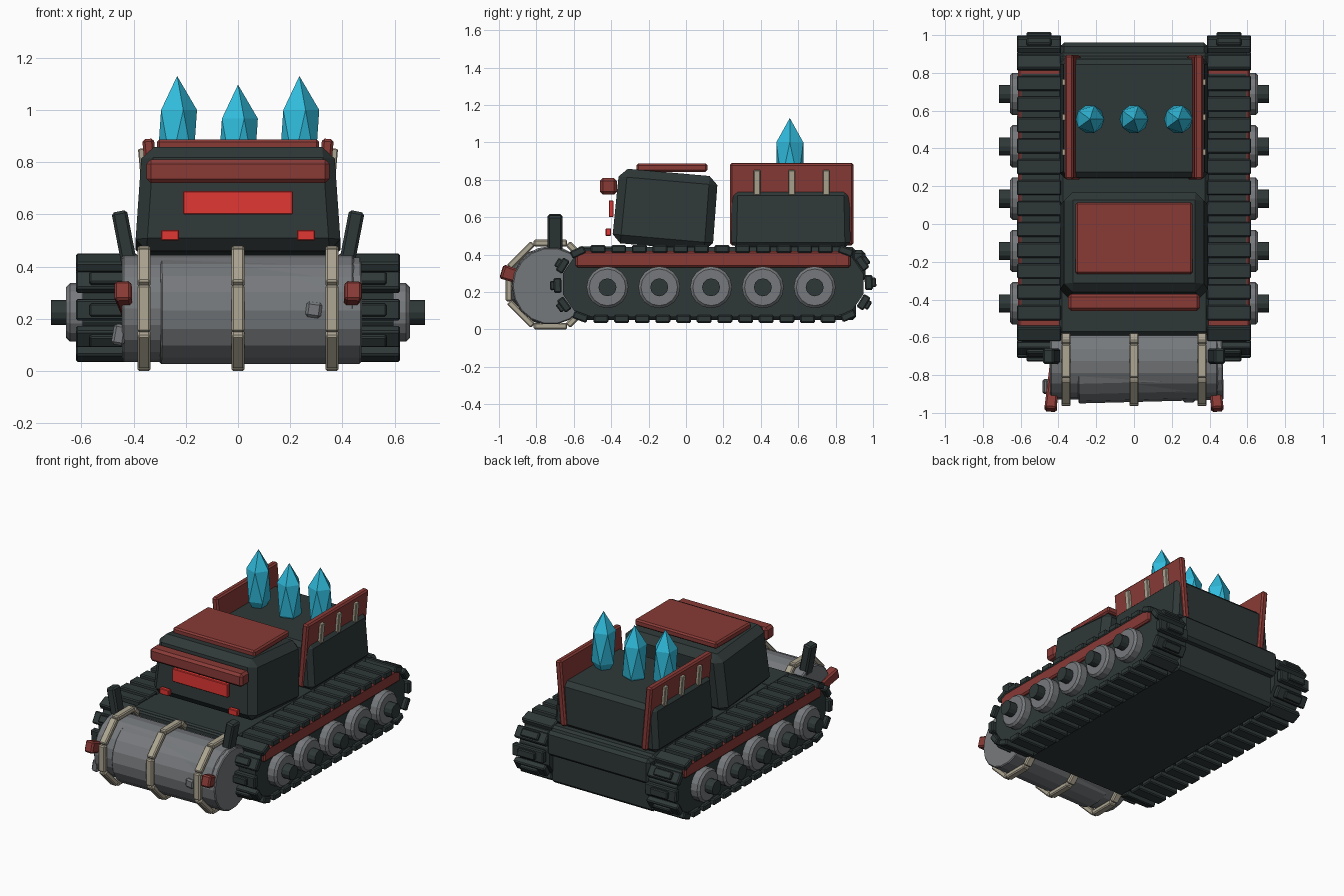
import bpy, bmesh, math
from mathutils import Matrix, Vector

if "Cube" in bpy.data.objects:
    bpy.data.objects.remove(bpy.data.objects["Cube"])


def material(name, rgb):
    m = bpy.data.materials.new(name)
    m.use_nodes = True
    m.diffuse_color = (*rgb, 1)
    m.node_tree.nodes["Principled BSDF"].inputs["Base Color"].default_value = (*rgb, 1)
    return m


DARK = material("dark_armour", (0.028, 0.039, 0.039))
RED = material("rust_red", (0.25, 0.043, 0.037))
GLOW = material("bright_red", (0.75, 0.038, 0.033))
STEEL = material("steel_grey", (0.18, 0.19, 0.2))
BONE = material("bone_tan", (0.42, 0.38, 0.29))
CRYSTAL = material("crystal_cyan", (0.03, 0.5, 0.72))


def finish(name, bm, mat, matrix=Matrix()):
    bmesh.ops.recalc_face_normals(bm, faces=bm.faces)
    me = bpy.data.meshes.new(name)
    bm.to_mesh(me)
    bm.free()
    me.materials.append(mat)
    ob = bpy.data.objects.new(name, me)
    ob.matrix_world = matrix
    bpy.context.collection.objects.link(ob)
    return ob


def box(name, mat, loc, size, rot=(0, 0, 0), bevel=0.01, taper=(1, 1)):
    """Bevelled box; taper scales its top in x and y, rot is in degrees."""
    bm = bmesh.new()
    bmesh.ops.create_cube(bm, size=1)
    for v in bm.verts:
        if v.co.z > 0:
            v.co.x *= taper[0]
            v.co.y *= taper[1]
        v.co = Vector(a * b for a, b in zip(v.co, size))
    if bevel:
        bmesh.ops.bevel(bm, geom=bm.edges[:], offset=bevel, segments=1, affect='EDGES')
    turn = Matrix.Rotation(0, 4, 'X')
    for angle, axis in zip(rot, "XYZ"):
        turn = Matrix.Rotation(math.radians(angle), 4, axis) @ turn
    return finish(name, bm, mat, Matrix.Translation(loc) @ turn)


def cylinder(name, mat, loc, radius, length, sides, bevel=0.0, tilt=0.0):
    """Cylinder lying along x."""
    bm = bmesh.new()
    bmesh.ops.create_cone(bm, cap_ends=True, segments=sides, radius1=radius,
                          radius2=radius, depth=length)
    if bevel:
        rims = [e for e in bm.edges if abs(e.verts[0].co.z - e.verts[1].co.z) < 1e-5]
        bmesh.ops.bevel(bm, geom=rims, offset=bevel, segments=1, affect='EDGES')
    turn = Matrix.Rotation(math.radians(tilt), 4, 'Z') @ Matrix.Rotation(math.pi / 2, 4, 'Y')
    return finish(name, bm, mat, Matrix.Translation(loc) @ turn)


def bar(name, mat, a, b, width, depth, taper=1.0):
    """Box running from point a to point b."""
    a, b = Vector(a), Vector(b)
    ob = box(name, mat, (0, 0, 0), (width, depth, (b - a).length), taper=(taper, taper))
    z = (b - a).normalized()
    x = (Vector((1, 0, 0)) - z * z.x).normalized()
    turn = Matrix((x, z.cross(x), z)).transposed().to_4x4()
    ob.matrix_world = Matrix.Translation((a + b) / 2) @ turn
    return ob


# Hull
box("hull", DARK, (0, 0.16, 0.245), (0.79, 1.5, 0.39), bevel=0.02)
box("front_deck", DARK, (0, -0.46, 0.405), (0.78, 0.24, 0.075))
box("rear_beam", DARK, (0, 0.92, 0.34), (0.78, 0.08, 0.17), bevel=0.02)

# Cab
box("cab", DARK, (0, -0.11, 0.64), (0.79, 0.54, 0.4), rot=(-5, 0, 0), bevel=0.045,
    taper=(0.93, 0.98))
box("roof_panel", RED, (0, -0.075, 0.865), (0.62, 0.38, 0.045))
box("visor", RED, (0, -0.415, 0.765), (0.7, 0.09, 0.09), bevel=0.016)
box("windscreen", GLOW, (0, -0.4, 0.645), (0.42, 0.025, 0.09), bevel=0.004)
for s, side in ((1, "left"), (-1, "right")):
    box(side + "_headlight", GLOW, (s * 0.26, -0.415, 0.52), (0.07, 0.03, 0.04), bevel=0.004)

# Cargo box with side boards
box("cargo_box", DARK, (0, 0.56, 0.59), (0.79, 0.64, 0.31), bevel=0.03, taper=(0.94, 0.98))
for s, side in ((1, "left"), (-1, "right")):
    box(side + "_side_board", RED, (s * 0.325, 0.565, 0.67), (0.045, 0.66, 0.44),
        rot=(0, s * 5, 0))
    for y in (0.38, 0.565, 0.75):
        box(side + "_board_slat", BONE, (s * 0.362, y, 0.785), (0.03, 0.036, 0.135),
            rot=(0, s * 5, 0), bevel=0.004)

# Crystals
for x, z in ((-0.233, 0.895), (0, 0.862), (0.235, 0.895)):
    bm = bmesh.new()
    bmesh.ops.create_icosphere(bm, subdivisions=1, radius=1)
    bmesh.ops.scale(bm, vec=(0.085, 0.085, 0.235), verts=bm.verts)
    finish("crystal", bm, CRYSTAL, Matrix.Translation((x, 0.555, z)))

# Tracks
FRONT, REAR, MID, RADIUS = -0.5, 0.79, 0.243, 0.187
STRAIGHT, ARC = REAR - FRONT, math.pi * RADIUS


def on_track(d):
    """Position and outward angle at distance d along the belt."""
    d %= 2 * (STRAIGHT + ARC)
    half, d = divmod(d, STRAIGHT + ARC)
    if d < STRAIGHT:
        y, a = FRONT + d, math.pi / 2
        z = RADIUS
    else:
        a = math.pi / 2 - (d - STRAIGHT) / RADIUS
        y, z = REAR + RADIUS * math.cos(a), RADIUS * math.sin(a)
    if half:
        y, z, a = FRONT + REAR - y, -z, a + math.pi
    return y, MID + z, a


PADS = 34
for s, side in ((1, "left"), (-1, "right")):
    # Belt core
    bm = bmesh.new()
    rim = []
    for centre, start in ((REAR, 90), (FRONT, 270)):
        for i in range(6):
            a = math.radians(start - i * 36)
            rim.append(bm.verts.new((s * 0.37, centre + 0.167 * math.cos(a),
                                     MID + 0.177 * math.sin(a))))
    face = bm.faces.new(rim)
    out = bmesh.ops.extrude_face_region(bm, geom=[face])["geom"]
    bmesh.ops.translate(bm, vec=(s * 0.225, 0, 0),
                        verts=[v for v in out if isinstance(v, bmesh.types.BMVert)])
    finish(side + "_track_belt", bm, DARK)
    # Belt pads
    for i in range(PADS):
        y, z, a = on_track(i * 2 * (STRAIGHT + ARC) / PADS + 0.03)
        box(side + "_track_pad", DARK, (s * 0.503, y, z), (0.235, 0.08, 0.042),
            rot=(math.degrees(a) - 90, 0, 0), bevel=0.007)
        if abs(y - 0.145) > 0.73:
            box(side + "_pad_rib", DARK,
                (s * 0.503, y + 0.025 * math.cos(a), z + 0.025 * math.sin(a)),
                (0.13, 0.05, 0.03), rot=(math.degrees(a) - 90, 0, 0), bevel=0.006)
    # Fender
    box(side + "_fender", RED, (s * 0.497, 0.145, 0.375), (0.235, 1.47, 0.088))
    # Road wheels
    for i in range(5):
        y = -0.42 + i * 0.277
        cylinder(side + "_wheel", STEEL, (s * 0.615, y, 0.225), 0.112, 0.085, 16, 0.014)
        cylinder(side + "_wheel_hub", DARK, (s * 0.67, y, 0.225), 0.048, 0.09, 12)

# Front roller: main drum and overlapping shell
AXIS_Y, AXIS_Z = -0.725, 0.24
cylinder("roller_drum", STEEL, (0, AXIS_Y, AXIS_Z), 0.205, 0.89, 20, 0.008)
cylinder("roller_shell", STEEL, (0.085, AXIS_Y - 0.008, AXIS_Z - 0.008), 0.207, 0.77, 18,
         0.006, tilt=1.5)
box("shell_dent_plate", STEEL, (0.29, -0.93, 0.235), (0.06, 0.03, 0.06), rot=(0, 8, 0))
box("drum_edge_plate", STEEL, (-0.455, -0.86, 0.14), (0.05, 0.08, 0.08), rot=(0, 10, 0))

# Roller hoops made of flat plates
for x in (-0.36, 0, 0.36):
    for i in range(8):
        a = i * math.pi / 4
        box("roller_hoop_plate", BONE,
            (x, AXIS_Y + 0.222 * math.cos(a), AXIS_Z + 0.222 * math.sin(a)),
            (0.05, 0.18, 0.035), rot=(math.degrees(a) - 90, 0, 0), bevel=0.007)

# Roller posts and arms
for s, side in ((1, "left"), (-1, "right")):
    bar(side + "_post", DARK, (s * 0.385, -0.7, 0.25), (s * 0.455, -0.7, 0.612), 0.06, 0.08)
    bar(side + "_arm", RED, (s * 0.415, -0.7, 0.22), (s * 0.442, -0.985, 0.31), 0.05, 0.06,
        taper=1.3)
